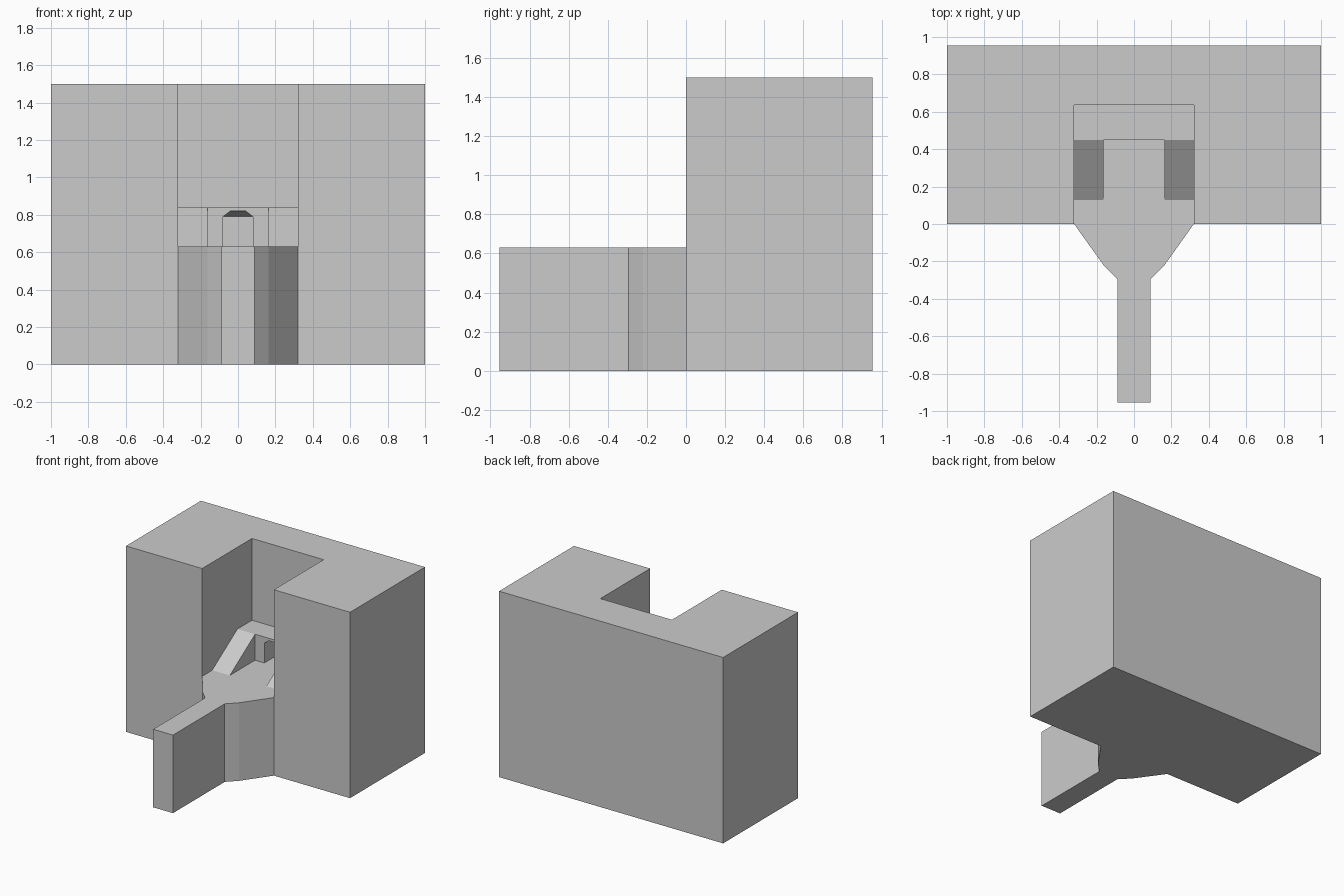
import bpy, bmesh

if "Cube" in bpy.data.objects:
    bpy.data.objects.remove(bpy.data.objects["Cube"])

FLOOR, TOP, LANDING = 0.63, 1.5, 0.84      # heights
BACK, NICHE = 0.955, 0.635                 # depths
HALF = 0.32                                # half width of the niche


def loft(name, ring_a, ring_b):
    """Closed solid between two matching rings of 3D points."""
    bm = bmesh.new()
    a = [bm.verts.new(p) for p in ring_a]
    b = [bm.verts.new(p) for p in ring_b]
    bm.faces.new(a)
    bm.faces.new(b[::-1])
    n = len(a)
    for i in range(n):
        j = (i + 1) % n
        bm.faces.new((a[j], a[i], b[i], b[j]))
    bmesh.ops.remove_doubles(bm, verts=bm.verts, dist=1e-5)
    bmesh.ops.recalc_face_normals(bm, faces=bm.faces)
    mesh = bpy.data.meshes.new(name)
    bm.to_mesh(mesh)
    bm.free()
    obj = bpy.data.objects.new(name, mesh)
    bpy.context.collection.objects.link(obj)
    return obj


def mirrored(half):
    """Complete a symmetric outline from its right half."""
    return half + [(-u, v) for u, v in reversed(half)]


def extrude_up(name, outline, z0, z1):
    return loft(name, [(x, y, z0) for x, y in outline],
                [(x, y, z1) for x, y in outline])


# U-shaped cliff around the niche
extrude_up("cliff", mirrored([(HALF, NICHE), (HALF, 0), (1, 0), (1, BACK)]), 0, TOP)

# Niche floor flaring into the narrow walkway
extrude_up("walkway", mirrored([(HALF, NICHE), (HALF, 0), (0.163, -0.22),
                                (0.088, -0.295), (0.088, -BACK)]), 0, FLOOR)

# Raised landing with a doorway whose lintel slopes down towards the back
shell = [(HALF, LANDING), (HALF, FLOOR), (0.08, FLOOR), (0.08, 0.79)]
front = mirrored(shell + [(0.04, 0.82)])
rear = mirrored(shell + [(0.08, 0.79)])
loft("landing", [(x, 0.45, z) for x, z in front],
     [(x, NICHE, z) for x, z in rear])

# Side ramps up to the landing
ramp = [(0.128, FLOOR), (0.45, FLOOR), (0.45, LANDING)]
for side, label in ((-1, "left"), (1, "right")):
    loft(label + "_ramp", [(side * 0.163, y, z) for y, z in ramp],
         [(side * HALF, y, z) for y, z in ramp])
